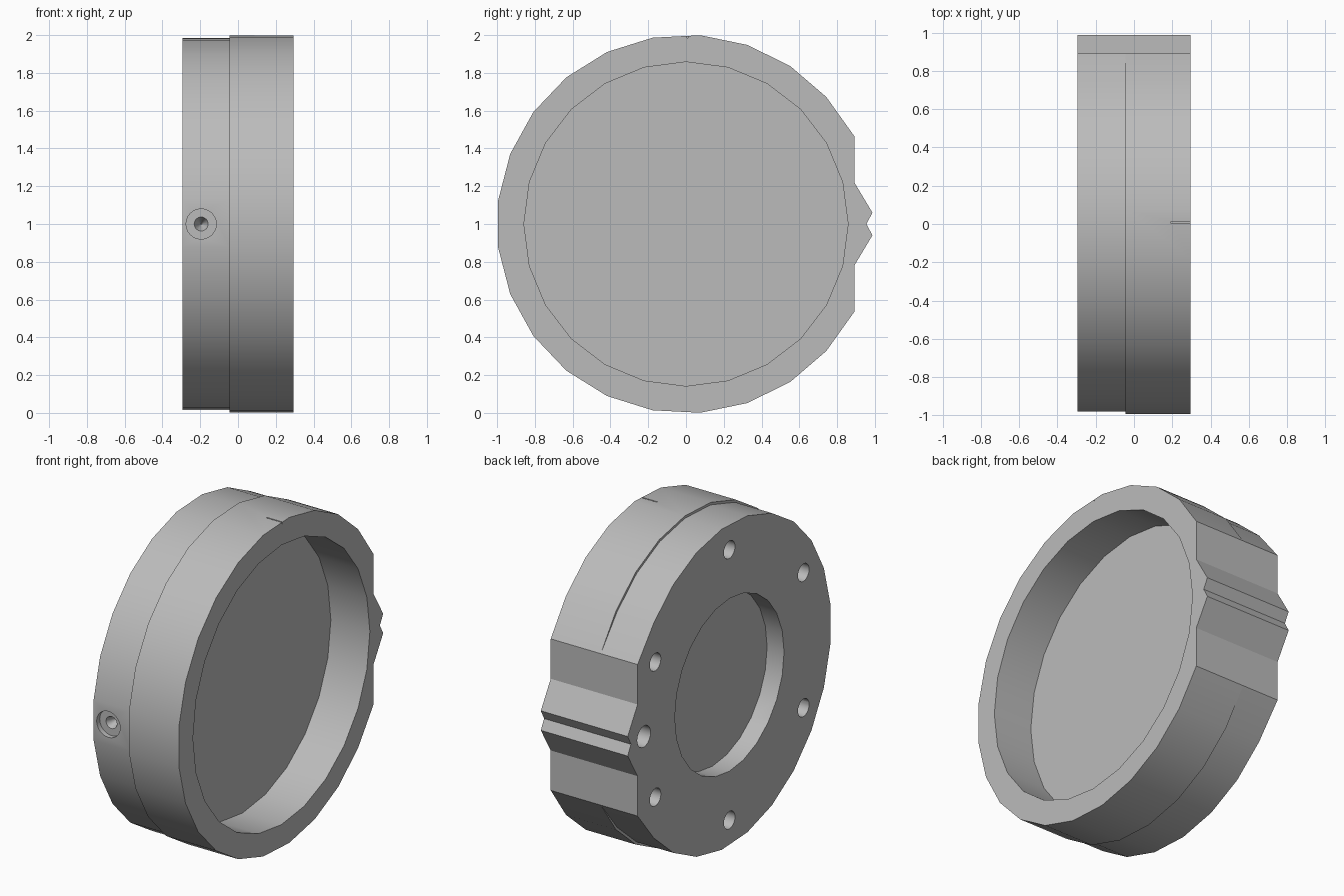
import bpy, bmesh, math
from mathutils import Matrix, Vector

cube = bpy.data.objects.get("Cube")
if cube:
    bpy.data.objects.remove(cube, do_unlink=True)

grey = bpy.data.materials.new("plain grey")
grey.use_nodes = True
colour = (0.5, 0.5, 0.5, 1)
grey.diffuse_color = colour
grey.node_tree.nodes["Principled BSDF"].inputs["Base Color"].default_value = colour

HALF = 0.295     # half the thickness along x
STEP = -0.045    # where the rim steps down
MID = Vector((0, 0, 1))


def loft(bm, loops):
    """Bridge equal rings of points into a closed solid."""
    rings = [[bm.verts.new(p) for p in loop] for loop in loops]
    n = len(rings[0])
    for a, b in zip(rings, rings[1:]):
        for i in range(n):
            j = (i + 1) % n
            bm.faces.new((a[i], a[j], b[j], b[i]))
    bm.faces.new(rings[0][::-1])
    bm.faces.new(rings[-1])


def lathe(bm, profile, origin, axis, sides):
    """Turned solid: profile is (radius, distance along axis)."""
    rot = Vector(axis).to_track_quat('Z', 'Y').to_matrix().to_4x4()
    m = Matrix.Translation(origin) @ rot
    loft(bm, [[m @ Vector((r * math.cos(2 * math.pi * i / sides),
                           r * math.sin(2 * math.pi * i / sides), d))
               for i in range(sides)] for r, d in profile])


def make(name, bm):
    bmesh.ops.remove_doubles(bm, verts=bm.verts, dist=0.0005)
    bmesh.ops.recalc_face_normals(bm, faces=bm.faces)
    mesh = bpy.data.meshes.new(name)
    bm.to_mesh(mesh)
    bm.free()
    mesh.materials.append(grey)
    ob = bpy.data.objects.new(name, mesh)
    bpy.context.collection.objects.link(ob)
    return ob


def outline(x, radius):
    """Faceted rim with a flat and a grooved ridge on the back."""
    pts = []
    for i in range(22):
        a = math.radians(27.6 + i * 304.8 / 21)
        y, z = radius * math.cos(a), radius * math.sin(a)
        if i in (0, 21):
            y, z = 0.891, math.copysign(0.465, z)
        pts.append((x, y, 1 + z))
    ridge = [(0.891, -0.22), (0.987, -0.06), (0.955, 0), (0.987, 0.06), (0.891, 0.22)]
    return pts + [(x, y, 1 + z) for y, z in ridge]


# Stepped housing body
bm = bmesh.new()
loft(bm, [outline(-HALF, 0.987), outline(STEP, 0.987),
          outline(STEP, 1.002), outline(HALF, 1.002)])
body = make("housing", bm)

# Cutters: wide recess on +x, small recess and blind bolt holes on -x
bm = bmesh.new()
lathe(bm, [(0.858, -0.265), (0.858, 0.1)], MID + Vector((HALF, 0, 0)), (1, 0, 0), 24)
lathe(bm, [(0.53, -0.115), (0.53, 0.1)], MID + Vector((-HALF, 0, 0)), (-1, 0, 0), 24)
for deg in (0, 30, 90, 150, 210, 270, 330):
    a = math.radians(deg)
    r = 0.065 if deg == 0 else 0.054
    lathe(bm, [(r, -0.2), (r, 0.1)],
          MID + Vector((-HALF, 0.83 * math.cos(a), 0.83 * math.sin(a))), (-1, 0, 0), 20)

# Counterbored conical port on the front of the rim
lathe(bm, [(0.004, -0.11), (0.037, -0.03), (0.08, -0.03), (0.08, 0.1)],
      (-0.195, -0.979, 1), (0, -1, 0), 24)

# Thin index slit on top of the rim
loft(bm, [[(x, y, z) for y, z in ((0.004, 1.985), (0.011, 1.985), (0.011, 2.05), (0.004, 2.05))]
          for x in (0.19, 0.35)])
cutter = make("cutter", bm)
cutter.hide_render = True

mod = body.modifiers.new("cuts", 'BOOLEAN')
mod.operation = 'DIFFERENCE'
mod.solver = 'EXACT'
mod.object = cutter
for ob in bpy.context.selected_objects:
    ob.select_set(False)
bpy.context.view_layer.objects.active = body
body.select_set(True)
bpy.ops.object.modifier_apply(modifier=mod.name)
bpy.data.objects.remove(cutter, do_unlink=True)
bpy.ops.object.shade_smooth_by_angle(angle=math.radians(25))
